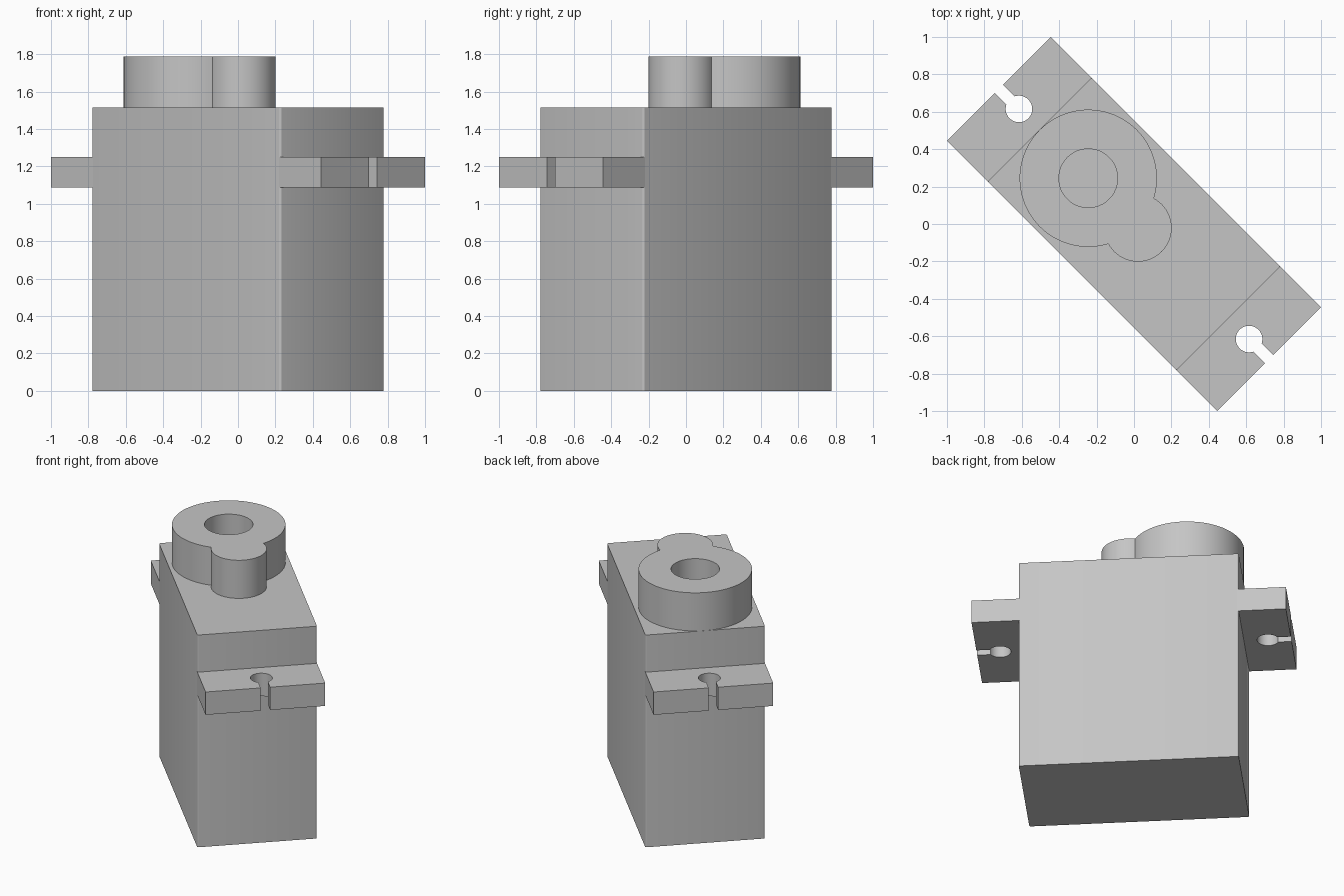
import bpy, bmesh, math
from mathutils import Matrix

if "Cube" in bpy.data.objects:
    bpy.data.objects.remove(bpy.data.objects["Cube"], do_unlink=True)

grey = bpy.data.materials.new("plain grey")
grey.use_nodes = True
grey.diffuse_color = (0.56, 0.56, 0.56, 1)
grey.node_tree.nodes["Principled BSDF"].inputs["Base Color"].default_value = (0.56, 0.56, 0.56, 1)

TURN = -math.pi / 4          # the whole model stands diagonally
HALF_WIDTH = 0.393
BODY_END, EAR_END = 0.714, 1.021


def arc(cx, radius, start, end, steps):
    """Points on an arc centred on the long axis."""
    angles = [start + (end - start) * i / steps for i in range(steps + 1)]
    return [(cx + radius * math.cos(a), radius * math.sin(a)) for a in angles]


def prism(name, outline, bottom, top, spin=0.0):
    """Extrude a flat outline upward and turn it into place."""
    bm = bmesh.new()
    face = bm.faces.new([bm.verts.new((x, y, bottom)) for x, y in outline])
    made = bmesh.ops.extrude_face_region(bm, geom=[face])["geom"]
    verts = [v for v in made if isinstance(v, bmesh.types.BMVert)]
    bmesh.ops.translate(bm, verts=verts, vec=(0, 0, top - bottom))
    bmesh.ops.recalc_face_normals(bm, faces=bm.faces)
    bm.transform(Matrix.Rotation(TURN + spin, 4, "Z"))
    mesh = bpy.data.meshes.new(name)
    bm.to_mesh(mesh)
    bm.free()
    mesh.materials.append(grey)
    obj = bpy.data.objects.new(name, mesh)
    bpy.context.collection.objects.link(obj)
    return obj


def smooth(obj):
    bpy.ops.object.select_all(action="DESELECT")
    obj.select_set(True)
    bpy.context.view_layer.objects.active = obj
    bpy.ops.object.shade_smooth_by_angle(angle=math.radians(30))


# Case with slightly eased upright edges
w, e = HALF_WIDTH, BODY_END
case = prism("case", [(-e, -w), (e, -w), (e, w), (-e, w)], 0, 1.515)
bm = bmesh.new()
bm.from_mesh(case.data)
upright = [ed for ed in bm.edges if abs(ed.verts[0].co.z - ed.verts[1].co.z) > 1]
bmesh.ops.bevel(bm, geom=upright, offset=0.012, segments=3, profile=0.5, affect="EDGES")
bm.to_mesh(case.data)
bm.free()
smooth(case)

# Mounting ears with a keyhole slot open at the end
hole_x, hole_r, slot = 0.87, 0.071, 0.031
gap = math.asin(slot / hole_r)
ear = [(e - 0.012, -w), (EAR_END, -w), (EAR_END, -slot)]
ear += arc(hole_x, hole_r, -gap, gap - 2 * math.pi, 40)
ear += [(EAR_END, slot), (EAR_END, w), (e - 0.012, w)]
for name, spin in (("front_ear", 0), ("back_ear", math.pi)):
    smooth(prism(name, ear, 1.087, 1.25, spin))

# Gear tower: a large and a small round joined into one outline
big_x, big_r, small_x, small_r = -0.346, 0.367, 0.03, 0.18
d = small_x - big_x
cut = (d * d + big_r ** 2 - small_r ** 2) / (2 * d)
big_a = math.acos(cut / big_r)
small_a = math.acos((cut - d) / small_r)
tower_outline = arc(big_x, big_r, big_a, 2 * math.pi - big_a, 72)
tower_outline += arc(small_x, small_r, -small_a, small_a, 36)[1:-1]
tower = prism("gear_tower", tower_outline, 1.515, 1.787)

# Round shaft hole through the tower
bore = prism("shaft_hole_cutter", arc(big_x, 0.157, 0, 2 * math.pi, 48)[:-1], 1.4, 1.9)
bore.hide_render = True
bore.hide_viewport = True
boolean = tower.modifiers.new("shaft_hole", "BOOLEAN")
boolean.operation = "DIFFERENCE"
boolean.solver = "EXACT"
boolean.object = bore
depsgraph = bpy.context.evaluated_depsgraph_get()
drilled = bpy.data.meshes.new_from_object(tower.evaluated_get(depsgraph))
tower.modifiers.clear()
tower.data = drilled
bpy.data.objects.remove(bore, do_unlink=True)
smooth(tower)
